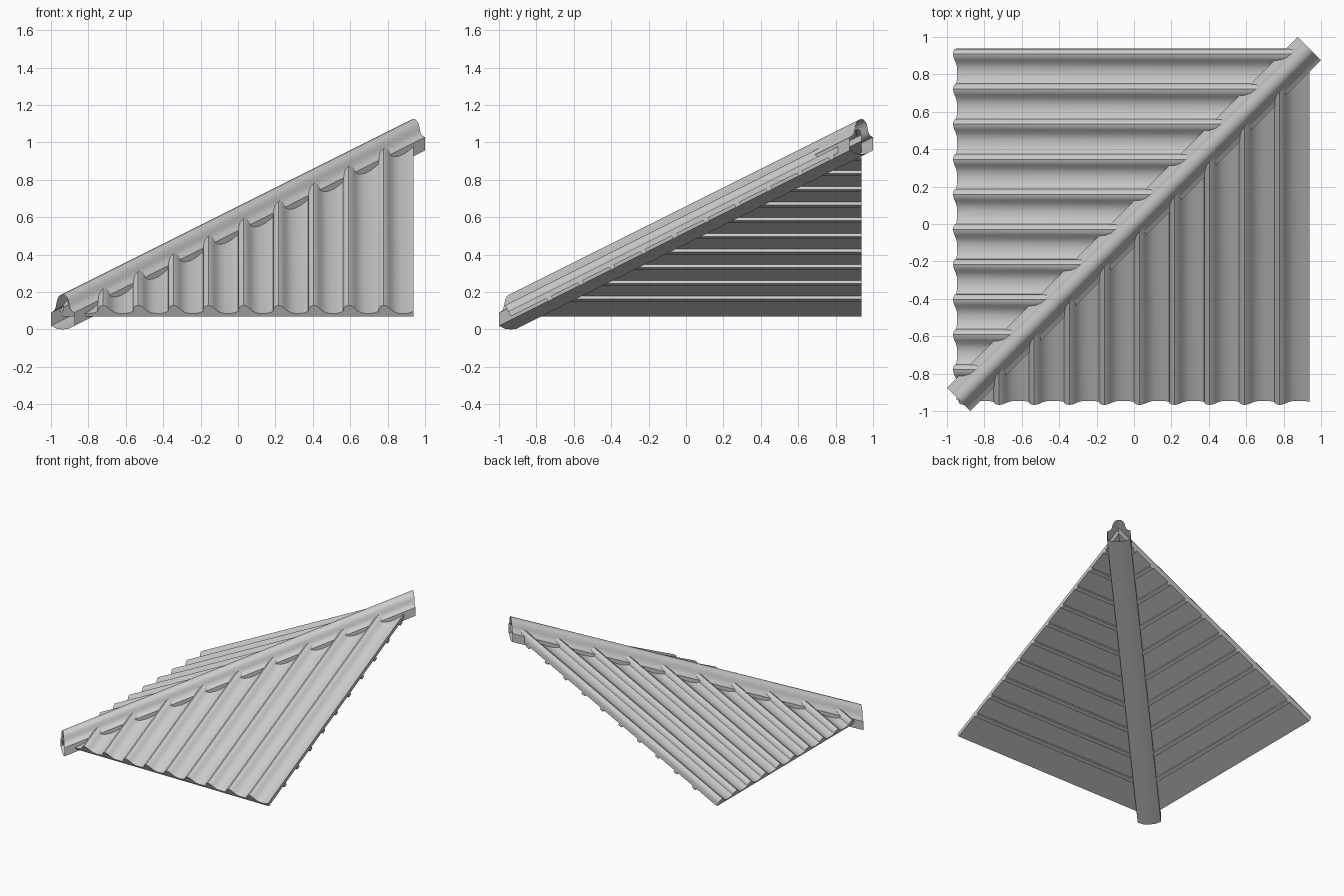
import bpy, bmesh, math
from mathutils import Matrix, Vector

if "Cube" in bpy.data.objects:
    bpy.data.objects.remove(bpy.data.objects["Cube"])

E = 0.9375                 # half size of the roof corner
PITCH = 0.1875             # spacing of the tile rolls
C, S = 2 / math.sqrt(5), 1 / math.sqrt(5)   # roof slope 1:2
Z0 = 0.07


def slope(x, t, h):
    """Point on the front slope: x across, t uphill, h above the underside."""
    return Vector((x, -E + t * C - h * S, Z0 + t * S + h * C))


def finish(bm, name, turn=False, clip=True):
    if clip:   # keep only the part in front of the hip diagonal
        # the turned copy mirrors about the other diagonal, so clip it there
        n = (1, -1, 0) if not turn else (1, 1, 0)
        geom = bm.verts[:] + bm.edges[:] + bm.faces[:]
        bmesh.ops.bisect_plane(bm, geom=geom, plane_co=(0, 0, 0), plane_no=n,
                               clear_inner=not turn, clear_outer=turn)
    if turn:
        bm.transform(Matrix.Rotation(-math.pi / 2, 4, 'Z'))
    me = bpy.data.meshes.new(name)
    bm.to_mesh(me)
    bm.free()
    ob = bpy.data.objects.new(name, me)
    bpy.context.collection.objects.link(ob)
    bpy.ops.object.select_all(action='DESELECT')
    ob.select_set(True)
    bpy.context.view_layer.objects.active = ob
    bpy.ops.object.shade_smooth_by_angle(angle=math.radians(35))
    return ob


def tube(bm, a, b, caps):
    """Join two matching closed loops of points."""
    va = [bm.verts.new(p) for p in a]
    vb = [bm.verts.new(p) for p in b]
    n = len(va)
    for i in range(n):
        j = (i + 1) % n
        bm.faces.new((va[i], va[j], vb[j], vb[i]))
    if caps:
        bm.faces.new(va[::-1])
        bm.faces.new(vb)
    bmesh.ops.recalc_face_normals(bm, faces=bm.faces[:])


# one tile: steep-sided roll followed by a shallow pan
TILE = [(0, .030), (.003, .047), (.013, .061), (.029, .067), (.045, .062),
        (.059, .050), (.074, .035), (.093, .023), (.118, .017),
        (.145, .017), (.168, .022)]
wave = [(-E + k * PITCH + x, h) for k in range(10) for x, h in TILE]
outline = wave + [(E, .030), (E, 0), (-E, 0)]
length = 2.05 / C

for side, turn in (("front", False), ("left", True)):
    # wavy tile sheet with flat underside
    bm = bmesh.new()
    tube(bm, [slope(x, 0, h) for x, h in outline],
         [slope(x, length, h) for x, h in outline], True)
    finish(bm, side + "_tile_slope", turn)
    # battens under the tiles
    bm = bmesh.new()
    for k in range(10):
        t = (0.205 + k * 0.1675) / C
        sec = [(t - .015, .004), (t + .015, .004), (t + .015, -.018), (t - .015, -.018)]
        tube(bm, [slope(-E, a, h) for a, h in sec],
             [slope(E + .002, a, h) for a, h in sec], True)
    finish(bm, side + "_battens", turn)

# hip cap: open-ended tube with rounded crown, flared flanges and shallow V base
half = [(0, .1875), (.018, .184), (.032, .174), (.042, .158), (.048, .135),
        (.054, .115), (.066, .100), (.088, .090), (.088, .020), (.045, .004)]
section = half + [(0, 0)] + [(-u, z) for u, z in half[:0:-1]]
r = math.sqrt(0.5)
bm = bmesh.new()
tube(bm, [Vector((-E + u * r, -E - u * r, z)) for u, z in section],
     [Vector((E + u * r, E - u * r, z + E)) for u, z in section], False)
finish(bm, "hip_cap", clip=False)
